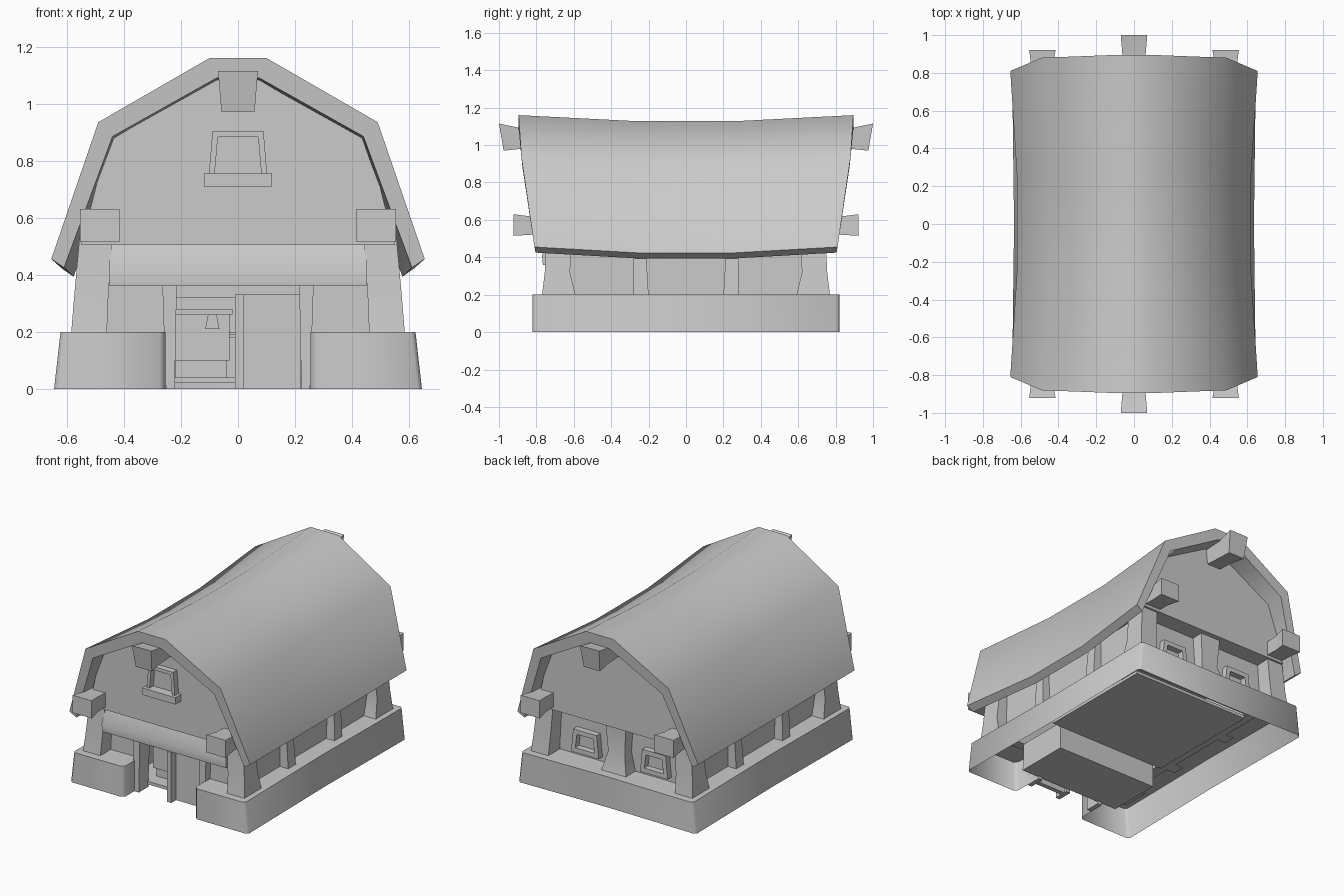
import bpy, bmesh, math

cube = bpy.data.objects.get("Cube")
if cube:
    bpy.data.objects.remove(cube, do_unlink=True)

stone = bpy.data.materials.new("plain_grey")
stone.use_nodes = True
GREY = (0.6, 0.6, 0.6, 1)
stone.diffuse_color = GREY
stone.node_tree.nodes["Principled BSDF"].inputs["Base Color"].default_value = GREY


def finish(name, bm, angle):
    mesh = bpy.data.meshes.new(name)
    bm.to_mesh(mesh)
    bm.free()
    obj = bpy.data.objects.new(name, mesh)
    bpy.context.collection.objects.link(obj)
    mesh.materials.append(stone)
    bpy.ops.object.select_all(action="DESELECT")
    obj.select_set(True)
    bpy.context.view_layer.objects.active = obj
    bpy.ops.object.shade_smooth_by_angle(angle=math.radians(angle))


def loft(name, rings, angle=35, caps=True, closed=True, flip=False):
    """Skin a row of equal-length point rings."""
    bm = bmesh.new()
    rows = [[bm.verts.new(p) for p in ring] for ring in rings]
    n = len(rows[0])
    for a, b in zip(rows, rows[1:]):
        for i in range(n if closed else n - 1):
            j = (i + 1) % n
            bm.faces.new((a[i], a[j], b[j], b[i]))
    if caps:
        bm.faces.new(rows[0][::-1])
        bm.faces.new(rows[-1])
        bmesh.ops.recalc_face_normals(bm, faces=bm.faces[:])
    if flip:
        bmesh.ops.reverse_faces(bm, faces=bm.faces[:])
    finish(name, bm, angle)


def rect_z(x0, x1, y0, y1, z):
    return [(x0, y0, z), (x1, y0, z), (x1, y1, z), (x0, y1, z)]


def rect_y(x0, x1, z0, z1, y):
    return [(x0, y, z0), (x1, y, z0), (x1, y, z1), (x0, y, z1)]


def box(name, x0, x1, y0, y1, z0, z1):
    loft(name, [rect_z(x0, x1, y0, y1, z0), rect_z(x0, x1, y0, y1, z1)])


def mirrored(half):
    return half + [(-x, *rest) for x, *rest in reversed(half)]


# Sagging gambrel roof; eaves are pulled in toward the middle
OUTER = [(0.655, 0.455, 0.81), (0.49, 0.935, 0.88), (0.1, 1.16, 0.895)]
INNER = [(0.61, 0.425, 0.805), (0.44, 0.885, 0.875), (0.075, 1.09, 0.895)]
profile = mirrored(OUTER) + mirrored(INNER)[::-1]
STATIONS = ((-1, 1, 0), (-0.3, 0.945, 0.032), (0.3, 0.945, 0.032), (1, 1, 0))
loft("roof", [[(x * width, t * y, z - drop) for x, z, y in profile]
              for t, width, drop in STATIONS], 60)

# Upper storey filling the gables
storey = mirrored([(0.55, 0.505), (0.452, 0.89), (0.085, 1.1)])
loft("upper_storey", [[(x * w, y, z - (1 - w) * 0.3) for x, z in storey]
                      for y, w in ((-0.76, 1), (-0.3, 0.95), (0.3, 0.95), (0.76, 1))], 45)

# Foundation shell with a doorway gap and a ledge around the walls
foot = [(0.255, -0.62), (0.255, -0.8), (0.275, -0.82), (0.63, -0.82), (0.645, -0.805),
        (0.635, 0), (0.645, 0.805), (0.63, 0.82), (0, 0.81)]
ledge = [(0.26, -0.6), (0.27, -0.61), (0.28, -0.62), (0.42, -0.6), (0.43, -0.59),
         (0.43, 0), (0.43, 0.53), (0.42, 0.54), (0, 0.54)]


def around(points, z, scale=1.0):
    half = [(x * (scale if x > 0.3 else 1), y, z) for x, y in points]
    return half + [(-x, y, h) for x, y, h in reversed(half[:-1])]


loft("foundation", [around(foot, 0), around(foot, 0.2, 0.965), around(ledge, 0.2)],
     50, caps=False, closed=False)

# Raised main floor, sunken entry floor and the riser between them
box("main_floor", -0.43, 0.43, -0.26, 0.54, 0.17, 0.19)
box("entry_floor", -0.37, 0.37, -0.62, -0.26, 0.02, 0.04)
box("entry_riser", -0.37, 0.37, -0.28, -0.26, 0.03, 0.18)

# Lower walls
box("back_wall", -0.5, 0.5, 0.59, 0.65, 0.195, 0.54)
box("door_head_wall", -0.3, 0.3, -0.66, -0.6, 0.32, 0.54)
for s, side in ((-1, "right"), (1, "left")):
    box(side + "_wall", *sorted((s * 0.45, s * 0.5)), -0.64, 0.64, 0.195, 0.54)
    box(side + "_front_wall", *sorted((s * 0.22, s * 0.5)), -0.66, -0.6, 0.195, 0.54)
    box(side + "_entry_wall", *sorted((s * 0.35, s * 0.37)), -0.61, -0.27, 0.03, 0.2)

    # Door jamb
    jamb = [rect_z(*sorted((s * a, s * b)), -0.71, -0.61, z)
            for a, b, z in ((0.222, 0.253, 0), (0.215, 0.265, 0.36))]
    loft(side + "_door_jamb", jamb)

    for e, end in ((-1, "front"), (1, "back")):
        # Leaning, waisted corner post
        post = []
        for a, b, c, d, z in ((0.46, 0.585, 0.59, 0.77, 0.195), (0.455, 0.575, 0.62, 0.755, 0.32),
                              (0.44, 0.555, 0.61, 0.745, 0.54)):
            post.append(rect_z(*sorted((s * a, s * b)), *sorted((e * c, e * d)), z))
        loft(f"{end}_{side}_corner_post", post)

        # Slim side post
        post = [rect_z(*sorted((s * 0.45, s * b)), *sorted((e * c, e * d)), z)
                for b, c, d, z in ((0.56, 0.2, 0.28, 0.195), (0.54, 0.22, 0.28, 0.54))]
        loft(f"{end}_{side}_side_post", post)

        # Flared plate beam end above the corner post
        beam = [rect_y(*sorted((s * a, s * b)), c, d, e * y)
                for a, b, c, d, y in ((0.43, 0.54, 0.53, 0.61, 0.6),
                                      (0.43, 0.545, 0.52, 0.62, 0.84),
                                      (0.415, 0.555, 0.515, 0.63, 0.922))]
        loft(f"{end}_{side}_beam_end", beam)

# Ridge beam ends, wider toward the tip
for e, end in ((-1, "front"), (1, "back")):
    ridge = []
    for top, low, z0, z1, y in ((0.06, 0.05, 0.99, 1.09, 0.7), (0.06, 0.05, 0.98, 1.09, 0.88)):
        ridge.append([(-low, e * y, z0), (low, e * y, z0), (top, e * y, z1), (-top, e * y, z1)])
    ridge.append([(-0.058, e * 0.975, 0.97), (0.058, e * 0.975, 0.97),
                  (0.07, e, 1.115), (-0.07, e, 1.115)])
    loft(end + "_ridge_beam_end", ridge)

# Front lintel beam with a sloping top
lintel = [(-0.62, 0.36), (-0.765, 0.36), (-0.77, 0.41), (-0.73, 0.52), (-0.62, 0.52)]
loft("front_lintel", [[(x, y, z) for y, z in lintel] for x in (-0.45, 0.45)])

# Centre post of the back wall
loft("back_centre_post", [rect_z(-w, w, 0.62, d, z) for w, d, z in
                          ((0.09, 0.75, 0.195), (0.06, 0.72, 0.32), (0.075, 0.73, 0.53))])


def window(name, x, z, w, h, wall, e, border):
    """Tapered frame standing out of a wall."""
    near, far = wall - e * 0.02, wall + e * 0.04
    corners = [(-w, 0), (w, 0), (w * 0.85, h), (-w * 0.85, h)]
    inside = [(-w + border, border), (w - border, border),
              (w * 0.88 - border, h - border), (-w * 0.88 + border, h - border)]
    rings = [[(x + a, y, z + b) for a, b in pts] for pts, y in
             ((corners, near), (corners, far), (inside, far), (inside, near))]
    loft(name + "_frame", rings, caps=False, flip=e < 0)


window("gable_window", 0, 0.72, 0.105, 0.185, -0.76, -1, 0.022)
box("gable_window_sill", -0.12, 0.12, -0.82, -0.74, 0.71, 0.755)
for s, side in ((-1, "right"), (1, "left")):
    window(f"back_{side}_window", s * 0.25, 0.23, 0.1, 0.15, 0.65, 1, 0.03)

# Doors: one leaf closed, the other standing open beside the centre
box("closed_door_leaf", 0.02, 0.22, -0.67, -0.64, 0.0, 0.33)
box("open_door_leaf", -0.01, 0.02, -0.72, -0.62, 0.0, 0.33)

# Chest inside the doorway
box("chest", -0.23, -0.03, -0.55, -0.3, 0.1, 0.26)
box("chest_base", -0.22, -0.04, -0.53, -0.3, 0.04, 0.1)
box("chest_lid", -0.24, -0.02, -0.56, -0.3, 0.26, 0.28)
loft("chest_lock", [rect_z(-0.09 - w, -0.09 + w, -0.57, -0.55, z)
                    for w, z in ((0.025, 0.21), (0.015, 0.26))])
